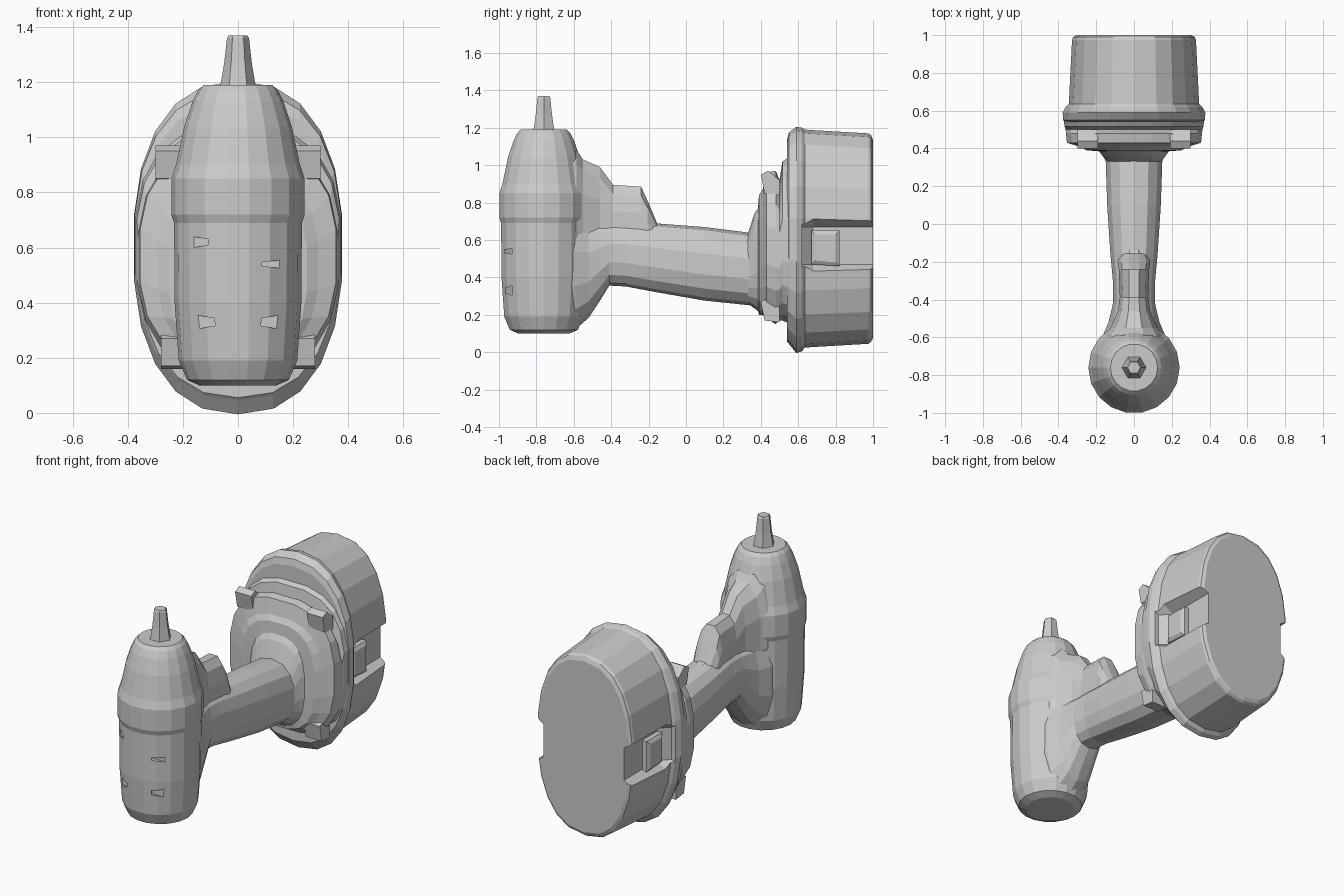
import bpy, bmesh, math
from mathutils import Matrix


def make_object(name, bm):
    bmesh.ops.recalc_face_normals(bm, faces=bm.faces)
    mesh = bpy.data.meshes.new(name)
    bm.to_mesh(mesh)
    bm.free()
    obj = bpy.data.objects.new(name, mesh)
    bpy.context.collection.objects.link(obj)
    return obj


def skin(name, rings):
    """Bridge equal-length rings of points and cap both ends."""
    bm = bmesh.new()
    loops = [[bm.verts.new(p) for p in ring] for ring in rings]
    n = len(loops[0])
    for a, b in zip(loops, loops[1:]):
        for i in range(n):
            j = (i + 1) % n
            bm.faces.new((a[i], a[j], b[j], b[i]))
    bm.faces.new(loops[0])
    bm.faces.new(loops[-1])
    return make_object(name, bm)


def loft_y(name, sections, sides, power):
    """Rounded sections along y: (y, z bottom, z top, half width)."""
    def curve(v):
        return math.copysign(abs(v) ** (2 / power), v)
    rings = []
    for y, lo, hi, w in sections:
        ring = []
        for i in range(sides):
            a = 2 * math.pi * (i + 0.5) / sides
            k = 1 / max(abs(curve(math.cos(math.pi / sides))), 0.01)
            ring.append((w * k * curve(math.cos(a)), y,
                         (lo + hi) / 2 + (hi - lo) / 2 * k * curve(math.sin(a))))
        rings.append(ring)
    return skin(name, rings)


def turn_z(name, profile, sides, cy):
    """Round sections along z: (z, radius)."""
    return skin(name, [[(r * math.cos(2 * math.pi * i / sides),
                         cy + r * math.sin(2 * math.pi * i / sides), z)
                        for i in range(sides)] for z, r in profile])


def cut(target, cutter):
    mod = target.modifiers.new("cut", 'BOOLEAN')
    mod.operation = 'DIFFERENCE'
    mod.solver = 'EXACT'
    mod.object = cutter
    bpy.context.view_layer.objects.active = target
    bpy.ops.object.modifier_apply(modifier=mod.name)
    bpy.data.objects.remove(cutter, do_unlink=True)


# Motor housing, vertical
motor = turn_z("motor_housing", [
    (0.10, 0.14), (0.12, 0.185), (0.19, 0.215), (0.40, 0.23), (0.69, 0.232),
    (0.72, 0.242), (0.85, 0.242), (0.90, 0.225), (1.04, 0.195), (1.13, 0.165),
    (1.17, 0.145), (1.19, 0.125)], 18, -0.76)

# Shallow wedge vents on the front of the motor housing
for x, z, w, h in [(-0.13, 0.62, 0.08, 0.04), (-0.12, 0.33, 0.12, 0.05),
                   (0.12, 0.33, 0.12, 0.05), (0.12, 0.54, 0.12, 0.03)]:
    y = -0.76 - math.sqrt(0.229 ** 2 - x ** 2)
    bm = bmesh.new()
    bmesh.ops.create_cone(bm, cap_ends=True, segments=4, radius1=0.7,
                          radius2=0.3, depth=1)
    bmesh.ops.transform(bm, verts=bm.verts, matrix=(
        Matrix.Translation((x, y, z)) @ Matrix.Diagonal((w, 0.05, h, 1))
        @ Matrix.Rotation(math.radians(90), 4, 'X')
        @ Matrix.Rotation(math.radians(45), 4, 'Z')))
    cut(motor, make_object("vent_cutter", bm))

# Chuck bit
turn_z("bit", [(1.17, 0.068), (1.20, 0.062), (1.27, 0.05), (1.36, 0.04), (1.37, 0.034)],
       6, -0.76)

# Grip and lower neck
loft_y("grip", [
    (-0.70, 0.12, 0.80, 0.19), (-0.59, 0.13, 0.76, 0.165), (-0.52, 0.19, 0.72, 0.135),
    (-0.46, 0.28, 0.71, 0.12), (-0.41, 0.36, 0.70, 0.11), (-0.32, 0.355, 0.70, 0.11),
    (-0.16, 0.325, 0.685, 0.125), (0.10, 0.28, 0.665, 0.142), (0.34, 0.255, 0.635, 0.15),
    (0.42, 0.25, 0.66, 0.15)], 14, 2.4)

# Trigger housing above the grip
loft_y("trigger_housing", [
    (-0.70, 0.45, 1.12, 0.18), (-0.585, 0.45, 1.08, 0.15), (-0.55, 0.45, 1.03, 0.125),
    (-0.46, 0.46, 0.99, 0.085), (-0.39, 0.46, 0.895, 0.075), (-0.24, 0.46, 0.885, 0.08),
    (-0.205, 0.46, 0.81, 0.085), (-0.155, 0.46, 0.69, 0.07), (-0.05, 0.48, 0.65, 0.06)],
    12, 2.5)

# Collar and stepped battery mount
loft_y("battery_mount", [
    (0.33, 0.26, 0.63, 0.145), (0.365, 0.235, 0.74, 0.17), (0.385, 0.22, 0.77, 0.185),
    (0.39, 0.20, 0.84, 0.25), (0.41, 0.20, 0.87, 0.29), (0.43, 0.18, 0.96, 0.355),
    (0.48, 0.15, 0.97, 0.36), (0.50, 0.17, 0.92, 0.362), (0.515, 0.17, 1.02, 0.367),
    (0.56, 0.15, 1.05, 0.374), (0.60, 0.15, 1.05, 0.37)], 20, 2.7)

# Flange and battery pack
pack = loft_y("battery_pack", [
    (0.54, 0.06, 1.13, 0.365), (0.55, 0.05, 1.17, 0.375), (0.59, 0.0, 1.20, 0.378),
    (0.62, 0.01, 1.195, 0.362), (0.635, 0.03, 1.185, 0.345), (0.975, 0.05, 1.165, 0.328),
    (0.99, 0.06, 1.155, 0.322), (1.0, 0.08, 1.13, 0.305)], 22, 2.35)

# Side recesses with latch buttons
for s in (-1, 1):
    profile = [(0.275, 0.47), (0.275, 0.67), (0.42, 0.76), (0.42, 0.38)]
    cut(pack, skin("recess_cutter", [
        [(s * (x + dx), y, z) for x, z in profile]
        for y, dx in ((0.62, 0.06), (0.68, 0.0), (1.1, 0.0))]))
    skin("latch_button", [
        [(s * x, y, z) for y, z in ((0.67 + d, 0.47 + d), (0.82 - d, 0.46 + d),
                                    (0.82 - d, 0.65 - d), (0.67 + d, 0.65 - d))]
        for x, d in ((0.25, 0), (0.305, 0), (0.318, 0.02))])

    # Rail lugs on the mount shoulders
    for z, x in ((0.90, 0.24), (0.22, 0.22)):
        skin("rail_lug", [
            [(s * (x + dx), y, z + dz) for y, dz in
             ((0.40, 0.05), (0.44, 0.07), (0.50, 0.02), (0.50, -0.06), (0.42, -0.05))]
            for dx in (-0.05, 0.06)])
